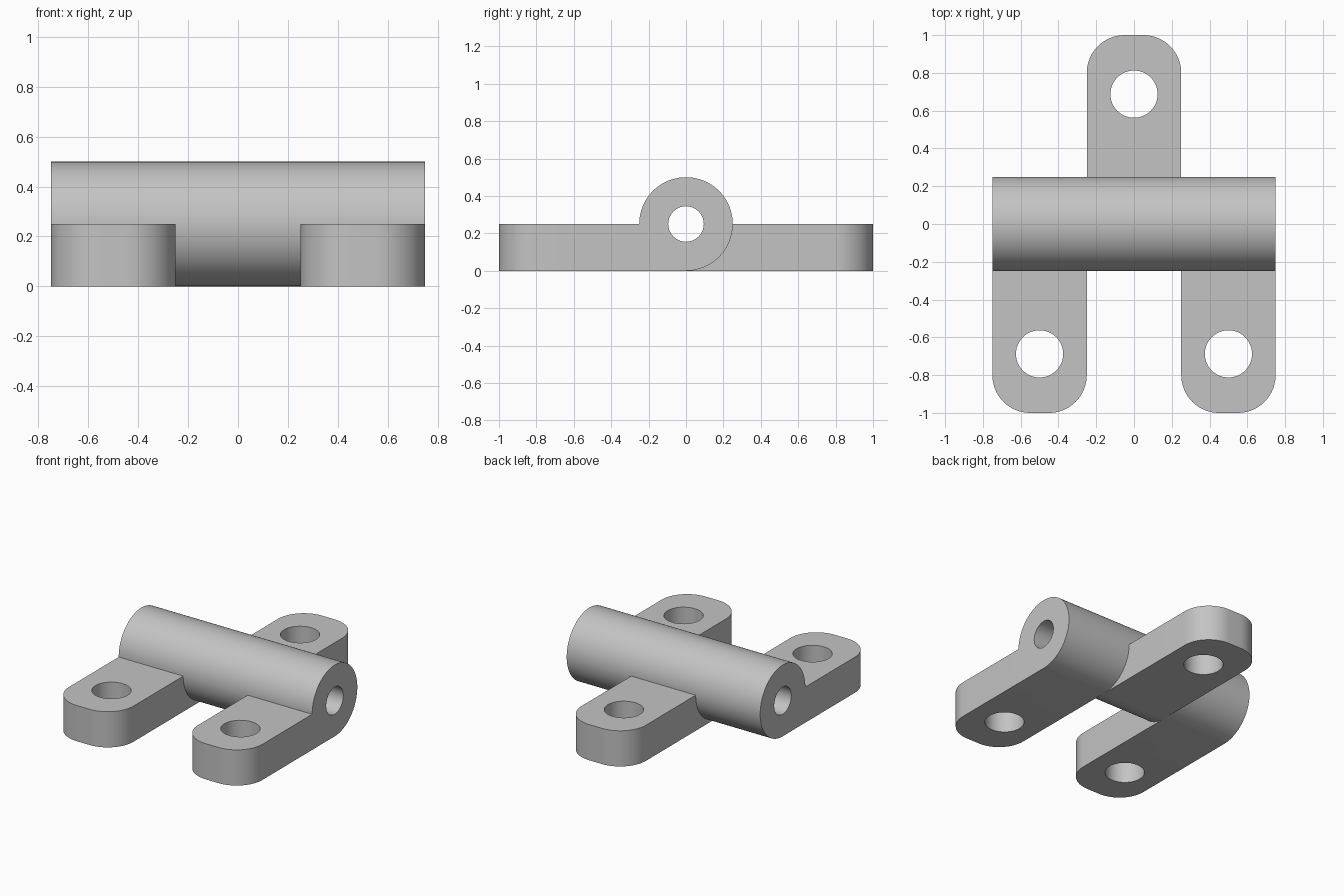
import bpy
import bmesh
from math import cos, sin, pi, radians

cube = bpy.data.objects.get("Cube")
if cube:
    bpy.data.objects.remove(cube, do_unlink=True)

RADIUS = 0.25        # barrel radius and leaf thickness
LENGTH = 1.5         # barrel length
CORNER = 0.2         # rounding of the leaf tips
BORE = 0.095         # pin hole radius
HOLE = 0.125         # screw hole radius
HOLE_Y = 0.6875

grey = bpy.data.materials.new("plain grey")
grey.use_nodes = True
colour = (0.55, 0.55, 0.55, 1)
grey.diffuse_color = colour
grey.node_tree.nodes["Principled BSDF"].inputs["Base Color"].default_value = colour


def circle(cx, cy, r, steps):
    return [(cx + r * cos(2 * pi * i / steps), cy + r * sin(2 * pi * i / steps))
            for i in range(steps)]


def prism(name, outline, start, end, axis):
    """Extrude a closed outline along x (outline in y, z) or z (outline in x, y)."""
    bm = bmesh.new()
    place = (lambda a, b: (start, a, b)) if axis == "x" else (lambda a, b: (a, b, start))
    verts = [bm.verts.new([round(c, 6) for c in place(a, b)]) for a, b in outline]
    face = bm.faces.new(verts)
    moved = bmesh.ops.extrude_face_region(bm, geom=[face])["geom"]
    shift = (end - start, 0, 0) if axis == "x" else (0, 0, end - start)
    bmesh.ops.translate(bm, vec=shift,
                        verts=[g for g in moved if isinstance(g, bmesh.types.BMVert)])
    bmesh.ops.recalc_face_normals(bm, faces=bm.faces)
    mesh = bpy.data.meshes.new(name)
    bm.to_mesh(mesh)
    bm.free()
    mesh.materials.append(grey)
    obj = bpy.data.objects.new(name, mesh)
    bpy.context.collection.objects.link(obj)
    return obj


def combine(target, tool, operation):
    """Apply a boolean and throw the tool away."""
    tool.hide_render = True
    mod = target.modifiers.new(tool.name, "BOOLEAN")
    mod.operation = operation
    mod.solver = "EXACT"
    mod.object = tool
    bpy.context.view_layer.objects.active = target
    bpy.ops.object.modifier_apply(modifier=mod.name)
    bpy.data.objects.remove(tool, do_unlink=True)


def leaf_outline(x, side):
    """Plate from the barrel axis out to y = side, with two rounded tip corners."""
    half, steps = RADIUS, 16
    points = [(x + half, 0)]
    for sign, first in ((1, 0), (-1, pi / 2)):
        for i in range(steps + 1):
            a = first + pi / 2 * i / steps
            points.append((x + sign * (half - CORNER) + CORNER * cos(a),
                           side * (1 - CORNER + CORNER * sin(a))))
    points.append((x - half, 0))
    return points


# Barrel
hinge = prism("hinge_body", circle(0, RADIUS, RADIUS, 96), -LENGTH / 2, LENGTH / 2, "x")

# Leaves: one to the back, two to the front
leaves = [(0, 1), (-0.5, -1), (0.5, -1)]
for x, side in leaves:
    combine(hinge, prism("leaf", leaf_outline(x, side), 0, RADIUS, "z"), "UNION")

# Screw holes and pin bore
for x, side in leaves:
    combine(hinge, prism("screw_hole", circle(x, side * HOLE_Y, HOLE, 48), -0.1, 0.4, "z"),
            "DIFFERENCE")
combine(hinge, prism("pin_bore", circle(0, RADIUS, BORE, 48), -1, 1, "x"), "DIFFERENCE")

# Smooth curved faces, crisp edges
bpy.ops.object.select_all(action="DESELECT")
hinge.select_set(True)
bpy.context.view_layer.objects.active = hinge
bpy.ops.object.shade_smooth_by_angle(angle=radians(30))
